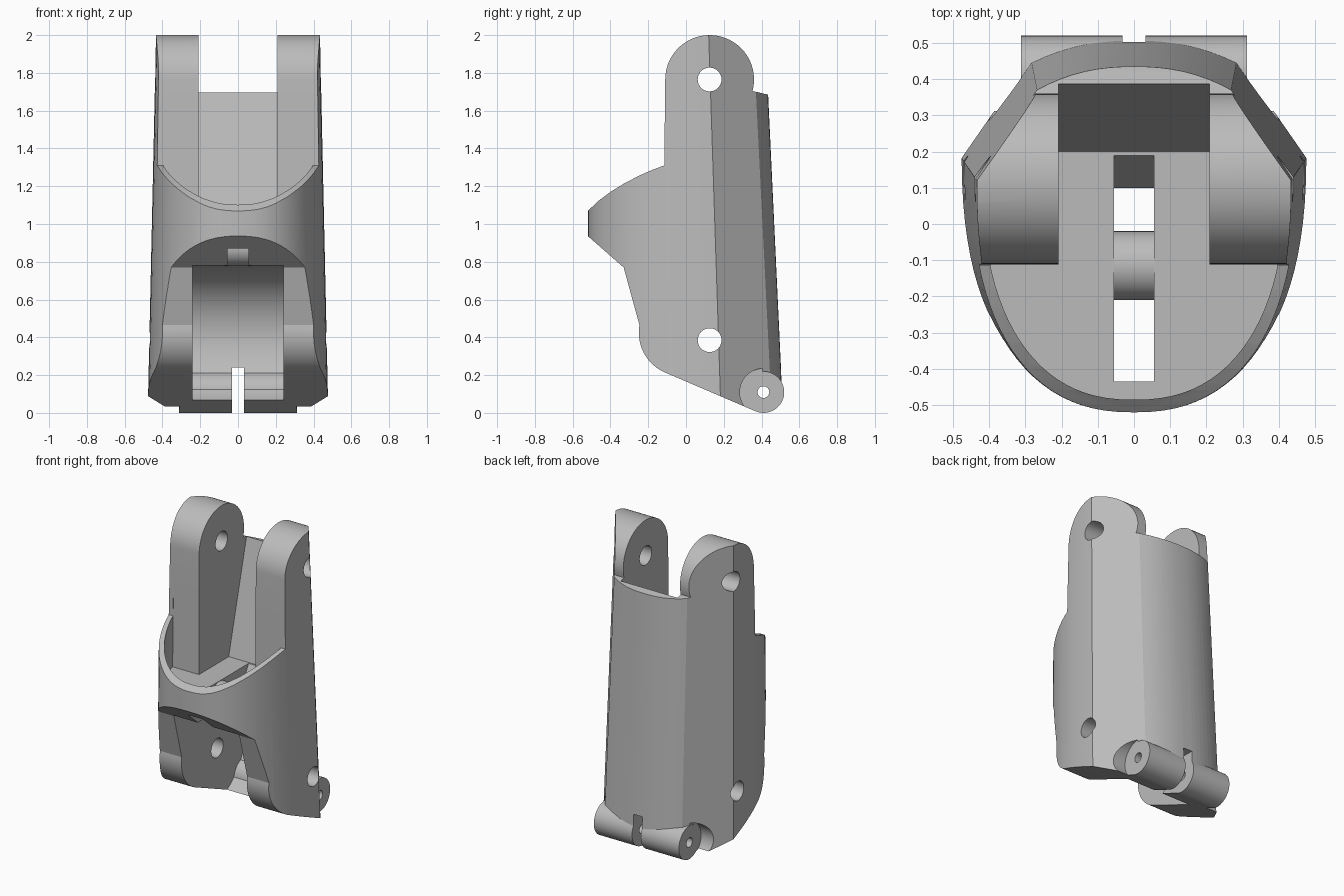
import bpy, bmesh
from math import cos, sin, radians, pi

if "Cube" in bpy.data.objects:
    bpy.data.objects.remove(bpy.data.objects["Cube"])

grey = bpy.data.materials.new("light_grey_plastic")
grey.use_nodes = True
grey.diffuse_color = (0.5, 0.5, 0.5, 1)
grey.node_tree.nodes["Principled BSDF"].inputs["Base Color"].default_value = (0.5, 0.5, 0.5, 1)

PIVOT_Y, TOP_Z, LOW_Z = 0.125, 1.765, 0.385
HINGE = (0.41, 0.11)


def solid(name, lower, upper):
    """Closed solid bridging two matching loops of points."""
    bm = bmesh.new()
    a = [bm.verts.new(p) for p in lower]
    b = [bm.verts.new(p) for p in upper]
    n = len(a)
    bm.faces.new(a)
    bm.faces.new(b)
    for i in range(n):
        j = (i + 1) % n
        bm.faces.new((a[i], a[j], b[j], b[i]))
    bmesh.ops.recalc_face_normals(bm, faces=bm.faces)
    mesh = bpy.data.meshes.new(name)
    bm.to_mesh(mesh)
    bm.free()
    mesh.materials.append(grey)
    obj = bpy.data.objects.new(name, mesh)
    bpy.context.collection.objects.link(obj)
    return obj


def prism(name, profile, x0, x1):
    """Side profile (y, z) extruded across x."""
    return solid(name, [(x0, y, z) for y, z in profile], [(x1, y, z) for y, z in profile])


def box(name, x0, x1, y0, y1, z0, z1):
    return prism(name, [(y0, z0), (y1, z0), (y1, z1), (y0, z1)], x0, x1)


def arc(y, z, r, start, end, n):
    angles = [radians(start + (end - start) * i / n) for i in range(n + 1)]
    return [(y + r * cos(a), z + r * sin(a)) for a in angles]


def rod(name, y, z, r, x0, x1, n=48):
    return prism(name, arc(y, z, r, 0, 360, n)[:-1], x0, x1)


def combine(obj, tool, operation):
    mod = obj.modifiers.new(operation, "BOOLEAN")
    mod.operation = operation
    mod.solver = "EXACT"
    mod.object = tool
    bpy.context.view_layer.objects.active = obj
    bpy.ops.object.modifier_apply(modifier=mod.name)
    bpy.data.objects.remove(tool)


def section(z, width, side_y, front, back, back_x, back_y):
    """Outline: gently arched back, flat bevels, rounded front."""
    pts = []
    for i in range(17):
        t = 1 - i / 8
        pts.append((back_x * t, back - (back - back_y) * abs(t) ** 2.3, z))
    for i in range(49):
        a = pi + pi * i / 48
        c, s = cos(a), abs(sin(a))
        x = width * abs(c) ** (2 / 2.35) * (1 if c > 0 else -1)
        pts.append((x, side_y - (side_y - front) * s ** (2 / 2.35), z))
    return pts


# Tapered outer body
body = solid("finger_body",
             section(0, 0.478, 0.185, -0.52, 0.514, 0.285, 0.455),
             section(2, 0.434, 0.12, -0.52, 0.42, 0.265, 0.355))

# Side silhouette
side = [(0.365, 0.01), (0.42, 0.01), (0.49, 0.1), (0.6, 0.15), (0.6, 1.66), (0.42, 1.688)]
side += arc(PIVOT_Y, TOP_Z, 0.235, -15, 180, 40)
side += [(-0.115, 1.31), (-0.18, 1.286), (-0.25, 1.255), (-0.33, 1.213), (-0.4, 1.17),
         (-0.46, 1.125), (-0.53, 1.06), (-0.53, 0.945), (-0.33, 0.77)]
side += arc(-0.02, 0.425, 0.23, 170, 245, 14)
combine(body, prism("silhouette", side, -1, 1), "INTERSECT")

# Hollow behind the front cowl
FLOOR = 0.97
cowl = solid("cowl_hollow",
             section(FLOOR, 0.425, 0.15, -0.485, 0.4, 0.2, 0.3),
             section(2.2, 0.405, 0.12, -0.485, 0.4, 0.2, 0.3))
combine(cowl, box("cowl_limit", -1, 1, -1, -0.112, 0.5, 2.1), "INTERSECT")
combine(body, cowl, "DIFFERENCE")

# Gap between the upper ears, with a sloping back wall
gap = [(-0.2, FLOOR), (0.2, FLOOR), (0.388, 1.7), (0.388, 2.2), (-0.2, 2.2)]
combine(body, prism("ear_gap", gap, -0.208, 0.208), "DIFFERENCE")

# Rounded channel between the lower cheeks
channel = arc(0.04, 0.4, 0.38, -90, 90, 40) + [(-1, 0.78), (-1, -0.2), (0.04, -0.2)]
combine(body, prism("lower_channel", channel, -0.24, 0.24), "DIFFERENCE")

# Tendon slot through the floor, crossed by a round bar
slot = [(-0.475, 0.6), (0.1, 0.6), (0.1, 0.8), (0.21, 1.01), (-0.43, 1.01)]
combine(body, prism("tendon_slot", slot, -0.055, 0.055), "DIFFERENCE")
combine(body, rod("tendon_bar", -0.115, FLOOR - 0.097, 0.095, -0.075, 0.075), "UNION")

# Clearance beside the hinge, then the hinge barrel
for s in (-1, 1):
    combine(body, rod("hinge_clearance", *HINGE, 0.125, s * 0.31, s * 0.6), "DIFFERENCE")
combine(body, rod("hinge_barrel", *HINGE, 0.11, -0.312, 0.312), "UNION")
combine(body, box("hinge_slot", -0.032, 0.032, 0.2, 0.7, -0.1, 0.24), "DIFFERENCE")

# Pin holes
for y, z, r in ((PIVOT_Y, TOP_Z, 0.063), (PIVOT_Y, LOW_Z, 0.063), (*HINGE, 0.031)):
    combine(body, rod("pin_hole", y, z, r, -1, 1, 32), "DIFFERENCE")

bpy.ops.object.select_all(action="DESELECT")
body.select_set(True)
bpy.context.view_layer.objects.active = body
bpy.ops.object.shade_smooth_by_angle(angle=radians(22))
